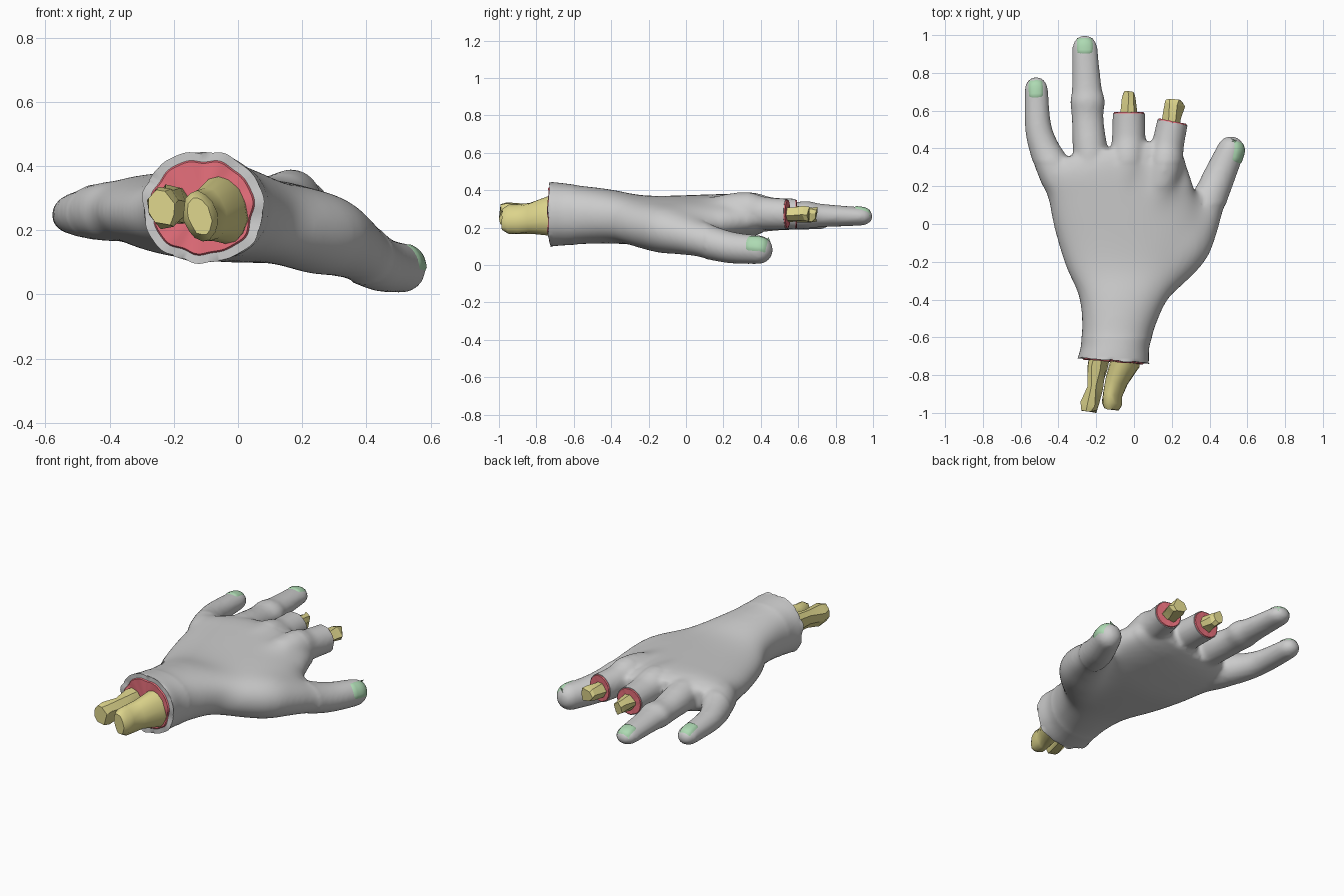
import bpy, bmesh, math, random
from mathutils import Vector, Matrix
from mathutils.bvhtree import BVHTree

if "Cube" in bpy.data.objects:
    bpy.data.objects.remove(bpy.data.objects["Cube"])

random.seed(4)
Z = Vector((0, 0, 1))


def material(name, rgb):
    m = bpy.data.materials.new(name)
    m.diffuse_color = (*rgb, 1)
    m.use_nodes = True
    m.node_tree.nodes["Principled BSDF"].inputs["Base Color"].default_value = m.diffuse_color
    return m


FLESH = material("flesh", (0.80, 0.16, 0.20))
BONE = material("bone", (0.72, 0.66, 0.26))
NAIL = material("nail", (0.42, 0.70, 0.45))


def spline(pts, steps):
    """Catmull-Rom through tuples of numbers."""
    out = []
    for i in range(len(pts) - 1):
        a, b, c, d = (pts[max(0, min(len(pts) - 1, i + k))] for k in (-1, 0, 1, 2))
        for s in range(steps):
            t = s / steps
            out.append([q + 0.5 * t * (r - p + t * (2 * p - 5 * q + 4 * r - w + t * (3 * (q - r) + w - p)))
                        for p, q, r, w in zip(a, b, c, d)])
    return out + [list(pts[-1])]


def loft(bm, pts, sides=24, steps=4, n=2.0, axis=None, tip=0, grow=0.0, skew=0.0, jag=0.0, roll=0):
    """Tube through (x, y, z, half width, half height)."""
    rows = spline(pts, steps)
    if tip:  # rounded finger end
        p, d = rows[-1], (Vector(rows[-1][:3]) - Vector(rows[-2][:3])).normalized()
        for k in range(1, 6):
            a = k * math.pi / 11
            rows.append([*(Vector(p[:3]) + d * tip * math.sin(a)), p[3] * math.cos(a), p[4] * math.cos(a)])
    rings = []
    for i, (x, y, z, w, h) in enumerate(rows):
        d = axis or (Vector(rows[min(i + 1, len(rows) - 1)][:3]) - Vector(rows[max(i - 1, 0)][:3])).normalized()
        side = Matrix.Rotation(math.radians(roll), 3, d) @ d.cross(Z).normalized()
        up = side.cross(d)
        ring = []
        for k in range(sides):
            a = 2 * math.pi * k / sides
            c, s = math.cos(a), math.sin(a)
            v = (Vector((x, y, z))
                 + side * math.copysign(abs(c) ** (2 / n), c) * (w + grow)
                 + up * math.copysign(abs(s) ** (2 / n), s) * (h + grow))
            v.y += skew * max(0, y) * (v.x + 0.1)
            v += Vector([random.uniform(-jag, jag) for _ in range(3)])
            ring.append(bm.verts.new(v))
        rings.append(ring)
    for r, q in zip(rings, rings[1:]):
        for k in range(sides):
            j = (k + 1) % sides
            bm.faces.new((r[k], r[j], q[j], q[k]))
    bm.faces.new(rings[0][::-1])
    bm.faces.new(rings[-1])


def finish(bm, name, mats=(), angle=40):
    bmesh.ops.recalc_face_normals(bm, faces=bm.faces)
    me = bpy.data.meshes.new(name)
    bm.to_mesh(me)
    bm.free()
    ob = bpy.data.objects.new(name, me)
    bpy.context.collection.objects.link(ob)
    for m in mats:
        me.materials.append(m)
    if angle:
        bpy.ops.object.select_all(action='DESELECT')
        bpy.context.view_layer.objects.active = ob
        ob.select_set(True)
        bpy.ops.object.shade_smooth_by_angle(angle=math.radians(angle))
    return ob


# Palm and wrist
bm = bmesh.new()
loft(bm, [(-.11, -.82, .27, .18, .168), (-.11, -.72, .272, .183, .166), (-.095, -.62, .27, .178, .157),
          (-.055, -.4, .26, .23, .14), (-.03, -.25, .24, .325, .127), (-.02, -.1, .235, .385, .128),
          (-.045, .05, .238, .395, .13), (-.1, .3, .26, .36, .112), (-.1, .4, .265, .3, .078)],
     sides=40, n=2.2, grow=.006, axis=Vector((0, 1, 0)), skew=0.45, roll=3)

# Fingers: little and ring are whole, middle and index are cut off later
loft(bm, [(-.31, .0, .245, .08, .085), (-.41, .26, .258, .094, .094), (-.475, .4, .252, .08, .076),
          (-.508, .52, .25, .07, .064), (-.517, .71, .245, .062, .054)], tip=.07)
loft(bm, [(-.2, .0, .25, .084, .094), (-.225, .3, .278, .094, .095), (-.245, .55, .267, .084, .072),
          (-.246, .65, .268, .092, .074), (-.25, .72, .265, .079, .063), (-.26, .93, .26, .067, .05)], tip=.07)
loft(bm, [(-.06, .0, .25, .084, .094), (-.035, .31, .292, .094, .099), (-.028, .46, .277, .089, .084),
          (-.028, .68, .27, .084, .084)])
loft(bm, [(.09, .0, .245, .084, .094), (.16, .29, .288, .094, .104), (.18, .42, .276, .085, .088),
          (.225, .64, .27, .081, .08)])
# Thumb
loft(bm, [(.0, -.45, .25, .08, .1), (.235, -.14, .195, .155, .134), (.33, .0, .16, .129, .112),
          (.395, .13, .12, .097, .092), (.45, .25, .092, .085, .084), (.512, .39, .082, .074, .077)], tip=.075)
raw = finish(bm, "raw_hand", angle=0)

# Blend everything into one skin, softening the back and palm the most
mod = raw.modifiers.new("blend", 'REMESH')
mod.mode, mod.voxel_size = 'VOXEL', 0.013
mod = raw.modifiers.new("soften", 'SMOOTH')
mod.factor, mod.iterations = 0.5, 6
skin = bpy.data.meshes.new_from_object(raw.evaluated_get(bpy.context.evaluated_depsgraph_get()))
bpy.data.objects.remove(raw)
bm = bmesh.new()
bm.from_mesh(skin)
bpy.data.meshes.remove(skin)
for top, loops in ((.2, 45), (.33, 14)):
    body = [v for v in bm.verts if -.6 < v.co.y < top and not (v.co.x > .36 and v.co.y > .1)]
    for _ in range(loops):
        bmesh.ops.smooth_vert(bm, verts=body, factor=.5, use_axis_x=True, use_axis_y=True, use_axis_z=True)


def sever(co, no, test, rim, ragged):
    """Cut the skin on a plane, leaving a grey rim round red flesh."""
    co, no = Vector(co), Vector(no).normalized()
    faces = [f for f in bm.faces if test(f.calc_center_median())]
    geom = list({g for f in faces for g in (*f.verts, *f.edges, f)})
    bmesh.ops.bisect_plane(bm, geom=geom, plane_co=co, plane_no=no, clear_outer=True)
    edges = [e for e in bm.edges if e.is_boundary]
    verts = list({v for e in edges for v in e.verts})
    mid = sum((v.co for v in verts), Vector()) / len(verts)
    for v in verts:
        a = math.atan2(v.co.z - mid.z, v.co.x - mid.x)
        wave = math.sin(7 * a) + 0.7 * math.sin(11 * a + 1)
        v.co += (v.co - mid) * wave * ragged + no * wave * ragged * 0.12
    for scale, push, red in ((rim, 0, 0), (.97, .007, 1), (.3, .004, 1)):
        new = bmesh.ops.extrude_edge_only(bm, edges=edges)["geom"]
        for g in new:
            if isinstance(g, bmesh.types.BMVert):
                g.co = mid + (g.co - mid) * scale + no * push
            elif isinstance(g, bmesh.types.BMFace):
                g.material_index = red
        edges = [g for g in new if isinstance(g, bmesh.types.BMEdge) and g.is_boundary]
    for f in bmesh.ops.holes_fill(bm, edges=edges)["faces"]:
        f.material_index = 1


sever((-.11, -.722, .27), (-.08, -1, 0), lambda c: c.y < -.6, .85, .022)
sever((-.028, .585, .27), (0, 1, 0), lambda c: c.y > .5 and -.14 < c.x < .08, .95, .006)
sever((.205, .537, .27), (.2, 1, 0), lambda c: c.y > .46 and .08 < c.x < .34, .95, .006)
hand = finish(bm, "hand", (material("skin", (.8, .8, .8)), FLESH))
tree = BVHTree.FromObject(hand, bpy.context.evaluated_depsgraph_get())


# Nails, draped over the finger ends
def nail(name, centre, along, normal, w, l, n=8):
    no = Vector(normal).normalized()
    al = Vector(along)
    al = (al - no * al.dot(no)).normalized()
    side = al.cross(no)
    nb, grid = bmesh.new(), []
    for i in range(n + 1):
        row = []
        for j in range(n + 1):
            u, v = 2 * i / n - 1, 2 * j / n - 1
            k = 1 - 0.16 * (u * v) ** 2
            p = Vector(centre) + side * u * w * k + al * v * l * k
            hit = tree.ray_cast(p + no * .2, -no)[0] or p
            row.append(nb.verts.new(hit + no * (-.004 if max(abs(u), abs(v)) == 1 else .005)))
        grid.append(row)
    for i in range(n):
        for j in range(n):
            nb.faces.new((grid[i][j], grid[i + 1][j], grid[i + 1][j + 1], grid[i][j + 1]))
    ob = finish(nb, name, (NAIL,), 60)
    if sum(p.normal.dot(no) for p in ob.data.polygons) < 0:
        ob.data.flip_normals()


nail("little_nail", (-.52, .715, .27), (-.03, 1, 0), (0, .1, 1), .044, .054)
nail("ring_nail", (-.26, .943, .28), (0, 1, 0), (0, .15, 1), .049, .05)
nail("thumb_nail", (.555, .38, .115), (.4, 1, 0), (.85, -.2, .5), .055, .064)


# Bones sticking out of the cuts
def bone(name, pts, sides, jag, angle, roll=0):
    b = bmesh.new()
    loft(b, pts, sides=sides, steps=1, jag=jag, roll=roll)
    finish(b, name, (BONE,), angle)


bone("middle_bone", [(-.028, .5, .272, .048, .042), (-.028, .6, .272, .046, .04), (-.026, .67, .272, .042, .042),
                     (-.026, .697, .272, .034, .034)], 7, .008, 20)
bone("index_bone", [(.185, .46, .27, .045, .042), (.198, .56, .27, .045, .042), (.21, .635, .272, .054, .046),
                    (.212, .655, .272, .046, .038)], 6, .008, 20)
bone("ulna", [(-.18, -.66, .275, .055, .07), (-.195, -.76, .28, .052, .07), (-.21, -.86, .275, .045, .06),
              (-.232, -.95, .268, .05, .068), (-.235, -.99, .268, .042, .055)], 8, .009, 30, 20)
bone("radius", [(-.04, -.66, .265, .08, .11), (-.05, -.74, .262, .075, .107), (-.09, -.83, .25, .058, .085),
                (-.113, -.9, .243, .05, .08), (-.117, -.95, .243, .054, .08), (-.12, -.98, .243, .036, .06)],
     14, .004, 50, 15)
